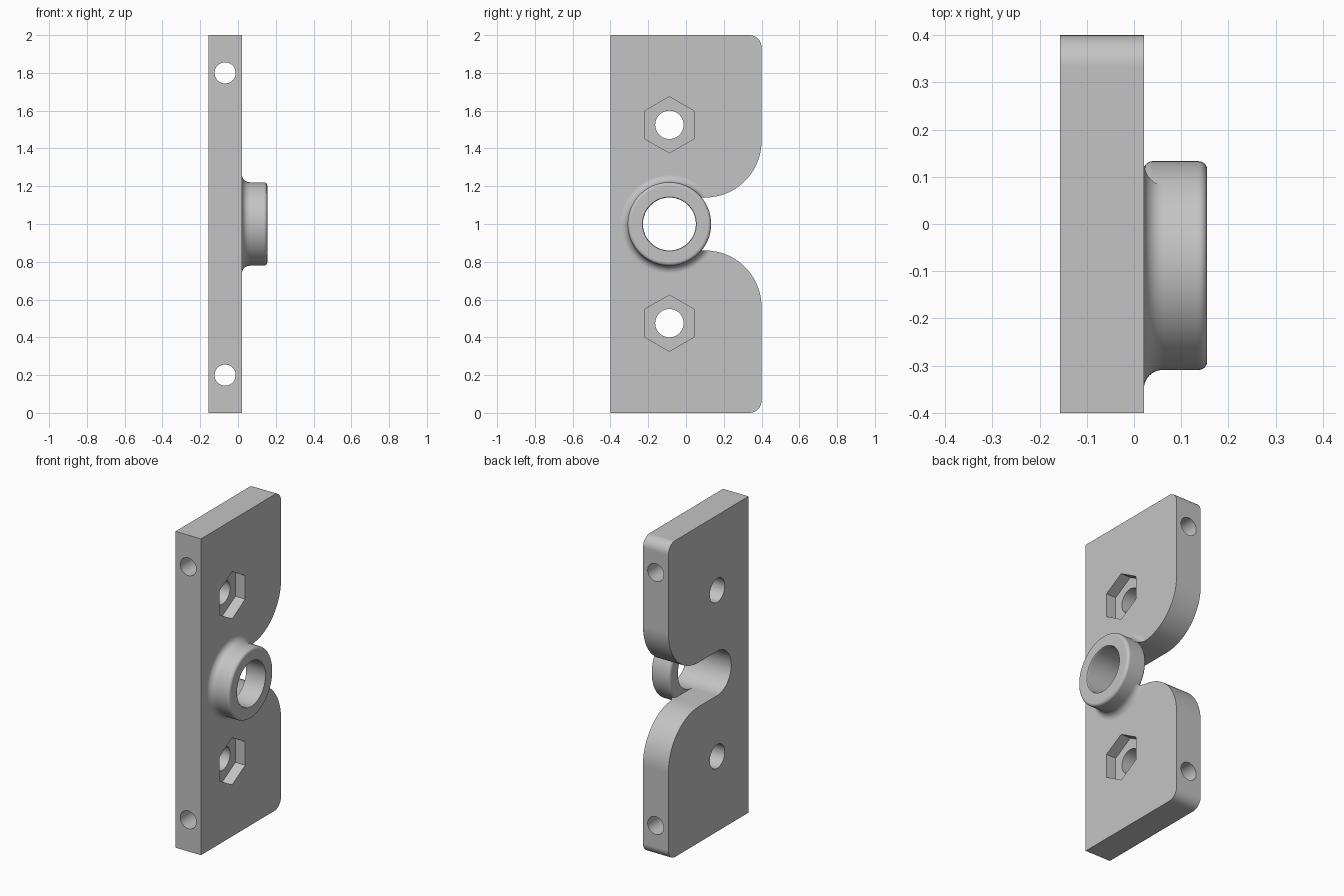
import bpy
import bmesh
from math import cos, sin, pi

cube = bpy.data.objects.get("Cube")
if cube:
    bpy.data.objects.remove(cube, do_unlink=True)

BACK, FACE = -0.157, 0.021      # plate thickness along x
HALF = 0.4                      # half depth along y
BY, BZ = -0.088, 1.0            # bore axis
BORE, RIM, FILLET = 0.14, 0.221, 0.04

grey = bpy.data.materials.new("plain_grey")
grey.use_nodes = True
colour = (0.55, 0.55, 0.55, 1)
grey.diffuse_color = colour
grey.node_tree.nodes["Principled BSDF"].inputs["Base Color"].default_value = colour


def arc(cx, cy, r, start, end, steps):
    """Points on an arc, angles in quarter turns."""
    return [(cx + r * cos(pi / 2 * (start + (end - start) * i / steps)),
             cy + r * sin(pi / 2 * (start + (end - start) * i / steps)))
            for i in range(steps + 1)]


def circle(cx, cy, r, n=48):
    return arc(cx, cy, r, 1, 5, n)[:-1]


def sweep(name, rings, closed):
    """Skin a list of equal point rings into a solid, capped unless closed."""
    bm = bmesh.new()
    rows = [[bm.verts.new(p) for p in ring] for ring in rings]
    n = len(rows[0])
    for k in range(len(rows) if closed else len(rows) - 1):
        a, b = rows[k], rows[(k + 1) % len(rows)]
        for i in range(n):
            j = (i + 1) % n
            bm.faces.new((a[i], a[j], b[j], b[i]))
    if not closed:
        bm.faces.new(rows[0])
        bm.faces.new(rows[-1])
    bmesh.ops.recalc_face_normals(bm, faces=bm.faces)
    mesh = bpy.data.meshes.new(name)
    bm.to_mesh(mesh)
    bm.free()
    mesh.materials.append(grey)
    obj = bpy.data.objects.new(name, mesh)
    bpy.context.collection.objects.link(obj)
    return obj


def prism_x(name, outline, x0, x1):
    return sweep(name, [[(x, y, z) for y, z in outline] for x in (x0, x1)], False)


def prism_y(name, outline, y0, y1):
    return sweep(name, [[(x, y, z) for x, z in outline] for y in (y0, y1)], False)


def lathe(name, profile, n=96):
    """Turn a closed (x, radius) profile around the bore axis."""
    return sweep(name, [[(x, BY + r * cos(2 * pi * i / n), BZ + r * sin(2 * pi * i / n))
                         for x, r in profile] for i in range(n)], True)


def combine(target, tool, operation):
    tool.hide_render = True
    mod = target.modifiers.new("combine", "BOOLEAN")
    mod.operation = operation
    mod.solver = "EXACT"
    mod.object = tool
    bpy.context.view_layer.update()
    graph = bpy.context.evaluated_depsgraph_get()
    mesh = bpy.data.meshes.new_from_object(target.evaluated_get(graph))
    target.modifiers.clear()
    target.data = mesh
    bpy.data.objects.remove(tool, do_unlink=True)


def smooth(obj):
    bpy.ops.object.select_all(action="DESELECT")
    obj.select_set(True)
    bpy.context.view_layer.objects.active = obj
    bpy.ops.object.shade_smooth_by_angle(angle=pi / 6)
    mod = obj.modifiers.new("even_normals", "WEIGHTED_NORMAL")
    mod.keep_sharp = True


# Plate with two rounded rear corners
R = 0.065
outline = [(-HALF, 0)] + arc(HALF - R, R, R, -1, 0, 10)
outline += arc(HALF - R, 2 - R, R, 0, 1, 10) + [(-HALF, 2)]
plate = prism_x("plate", outline, BACK, FACE)

# Concave fillet that blends the collar into the plate
blend = [(0, 0.18), (0, RIM + FILLET)]
blend += arc(FACE + FILLET, RIM + FILLET, FILLET, 2, 3, 8) + [(FACE + FILLET, 0.18)]
combine(plate, lathe("collar_fillet", blend), "UNION")

# Flared slot from the bore to the rear edge
FLARE = 0.3
FY = HALF - FLARE
slot = arc(BY, BZ, BORE, 1, 3, 48)
slot += arc(FY, BZ - BORE - FLARE, FLARE, 1, 0, 24)
slot += [(HALF + 0.1, BZ - BORE - FLARE), (HALF + 0.1, BZ + BORE + FLARE)]
slot += arc(FY, BZ + BORE + FLARE, FLARE, 0, -1, 24)
combine(plate, prism_x("slot_cutter", slot, -0.5, 0.5), "DIFFERENCE")

# Mirrored bolt holes, hexagonal nut pockets and cross holes
for side in (-1, 1):
    z = BZ + side * 0.525
    combine(plate, prism_x("bolt_cutter", circle(BY, z, 0.075), -0.5, 0.5), "DIFFERENCE")
    combine(plate, prism_x("nut_cutter", circle(BY, z, 0.149, 6), FACE - 0.068, 0.5), "DIFFERENCE")
    hole = circle((BACK + FACE) / 2, BZ + side * 0.8, 0.056)
    combine(plate, prism_y("cross_cutter", hole, -1, 1), "DIFFERENCE")
smooth(plate)

# Raised collar with rounded rims
END, E = 0.155, 0.018
profile = [(FACE, BORE)] + arc(FACE + E, RIM - E, E, 2, 1, 6)
profile += arc(END - E, RIM - E, E, 1, 0, 6)
profile += arc(END - 0.006, BORE + 0.006, 0.006, 0, -1, 3)
smooth(lathe("collar", profile))
